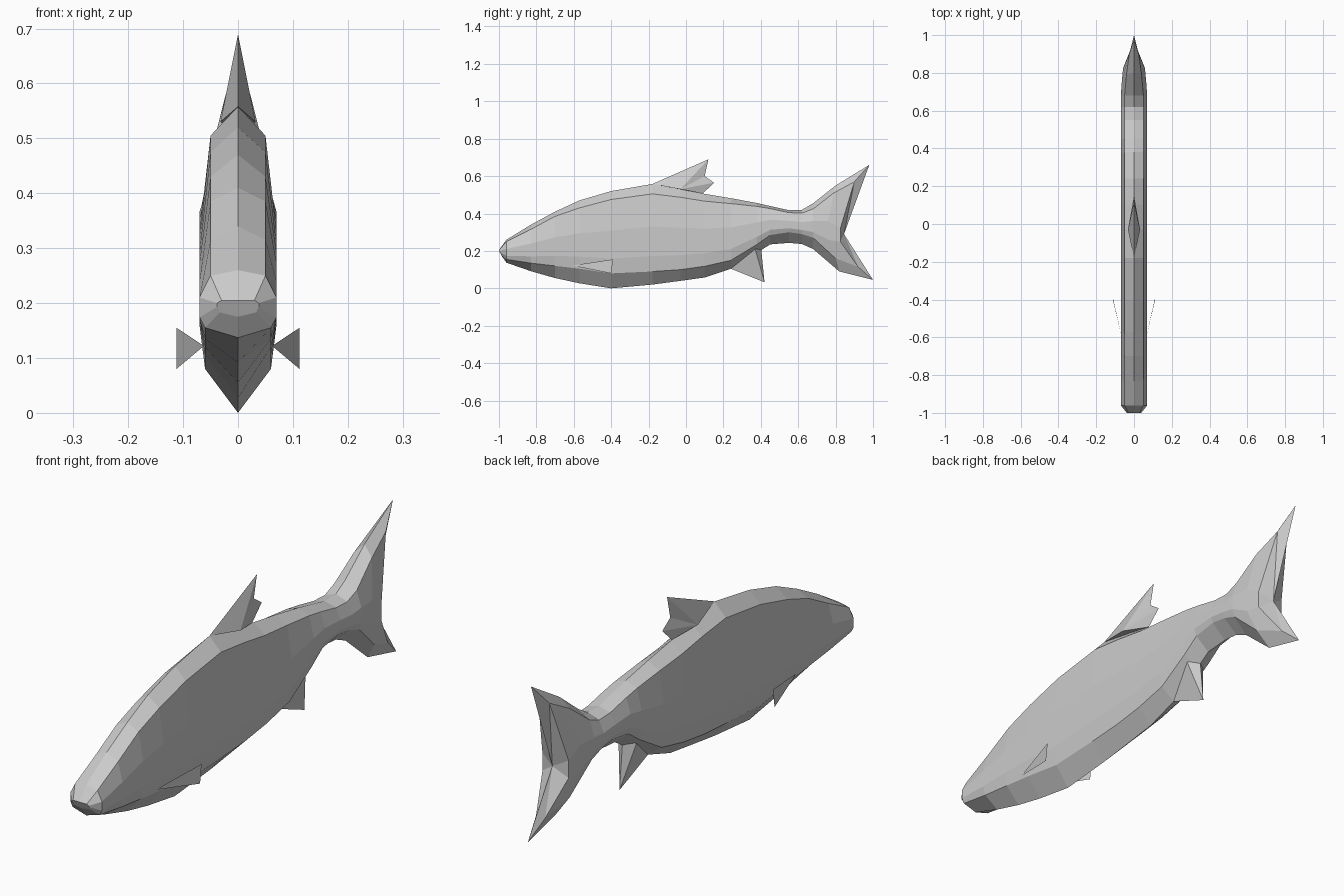
import bpy, bmesh


def make_object(name, verts, faces):
    mesh = bpy.data.meshes.new(name)
    mesh.from_pydata(verts, [], faces)
    bm = bmesh.new()
    bm.from_mesh(mesh)
    bmesh.ops.recalc_face_normals(bm, faces=bm.faces)
    bm.to_mesh(mesh)
    bm.free()
    obj = bpy.data.objects.new(name, mesh)
    bpy.context.collection.objects.link(obj)
    return obj


# Half outline from ridge to keel, mirrored into a ten-point ring
def ring(half):
    return half + [(-x, y, z) for x, y, z in half[-2:0:-1]]


# Body stations: y, ridge z, shoulder z, lower flank z, keel z
STATIONS = [
    (-0.96, 0.26, 0.25, 0.155, 0.137),
    (-0.83, 0.34, 0.315, 0.135, 0.092),
    (-0.70, 0.41, 0.385, 0.12, 0.055),
    (-0.57, 0.47, 0.43, 0.105, 0.027),
    (-0.40, 0.52, 0.475, 0.08, 0.0),
    (-0.18, 0.558, 0.505, 0.09, 0.02),
    (-0.03, 0.532, 0.487, 0.10, 0.04),
    (0.10, 0.505, 0.466, 0.118, 0.058),
    (0.24, 0.482, 0.453, 0.15, 0.105),
    (0.38, 0.456, 0.438, 0.235, 0.19),
    (0.45, 0.44, 0.426, 0.285, 0.235),
    (0.55, 0.418, 0.405, 0.30, 0.243),
    (0.62, 0.42, 0.402, 0.29, 0.237),
    (0.68, 0.455, 0.425, 0.27, 0.21),
]
rings = [ring([(0, -1, 0.205), (0.03, -1, 0.205), (0.038, -1, 0.2),
               (0.038, -0.995, 0.193), (0.033, -0.99, 0.183), (0, -0.987, 0.175)])]
for y, top, shoulder, low, keel in STATIONS:
    span = shoulder - low
    rings.append(ring([(0, y, top), (0.05, y, shoulder),
                       (0.07, y, low + 0.58 * span), (0.07, y, low + 0.2 * span),
                       (0.06, y, low), (0, y, keel)]))

# Forked tail: the last two rings sweep back at ridge and keel
rings.append(ring([(0, 0.80, 0.55), (0.04, 0.79, 0.51), (0.064, 0.76, 0.36),
                   (0.064, 0.76, 0.26), (0.045, 0.80, 0.16), (0, 0.82, 0.09)]))
rings.append(ring([(0, 0.98, 0.66), (0.025, 0.90, 0.57), (0.058, 0.825, 0.32),
                   (0.058, 0.825, 0.25), (0.02, 0.92, 0.115), (0, 1.0, 0.045)]))

n = len(rings[0])
verts = [v for r in rings for v in r]
faces = [(k * n + i, k * n + (i + 1) % n, (k + 1) * n + (i + 1) % n, (k + 1) * n + i)
         for k in range(len(rings) - 1) for i in range(n)]
faces.append(tuple(range(n)))
last = (len(rings) - 1) * n
verts.append((0, 0.845, 0.29))
faces += [(last + i, last + (i + 1) % n, len(verts) - 1) for i in range(n)]
make_object("fish_body", verts, faces)


# Wedge fins: a flat outline on the centre plane, spread at the root
def wedge_fin(name, outline, root):
    m = len(outline)
    pts = [(0, y, z) for y, z in outline] + [root, (-root[0], root[1], root[2])]
    tris = [(i, i + 1, m + s) for s in (0, 1) for i in range(m - 1)]
    tris += [(m - 1, 0, m), (m - 1, 0, m + 1)]
    tris = tris[:2 * (m - 1)] + [(0, m, m - 1, m + 1)]
    make_object(name, pts, tris)


wedge_fin("dorsal_fin",
          [(-0.18, 0.558), (0.12, 0.69), (0.10, 0.60), (0.15, 0.565), (0.09, 0.507)],
          (0.032, -0.03, 0.53))
wedge_fin("anal_fin", [(0.24, 0.105), (0.42, 0.032), (0.40, 0.23)],
          (0.04, 0.37, 0.21))

# Pectoral fins: thin triangles flaring outward
for side, label in ((1, "right"), (-1, "left")):
    make_object("pectoral_fin_" + label,
                [(side * 0.062, -0.61, 0.122), (side * 0.112, -0.39, 0.155),
                 (side * 0.112, -0.40, 0.08)], [(0, 1, 2)])
